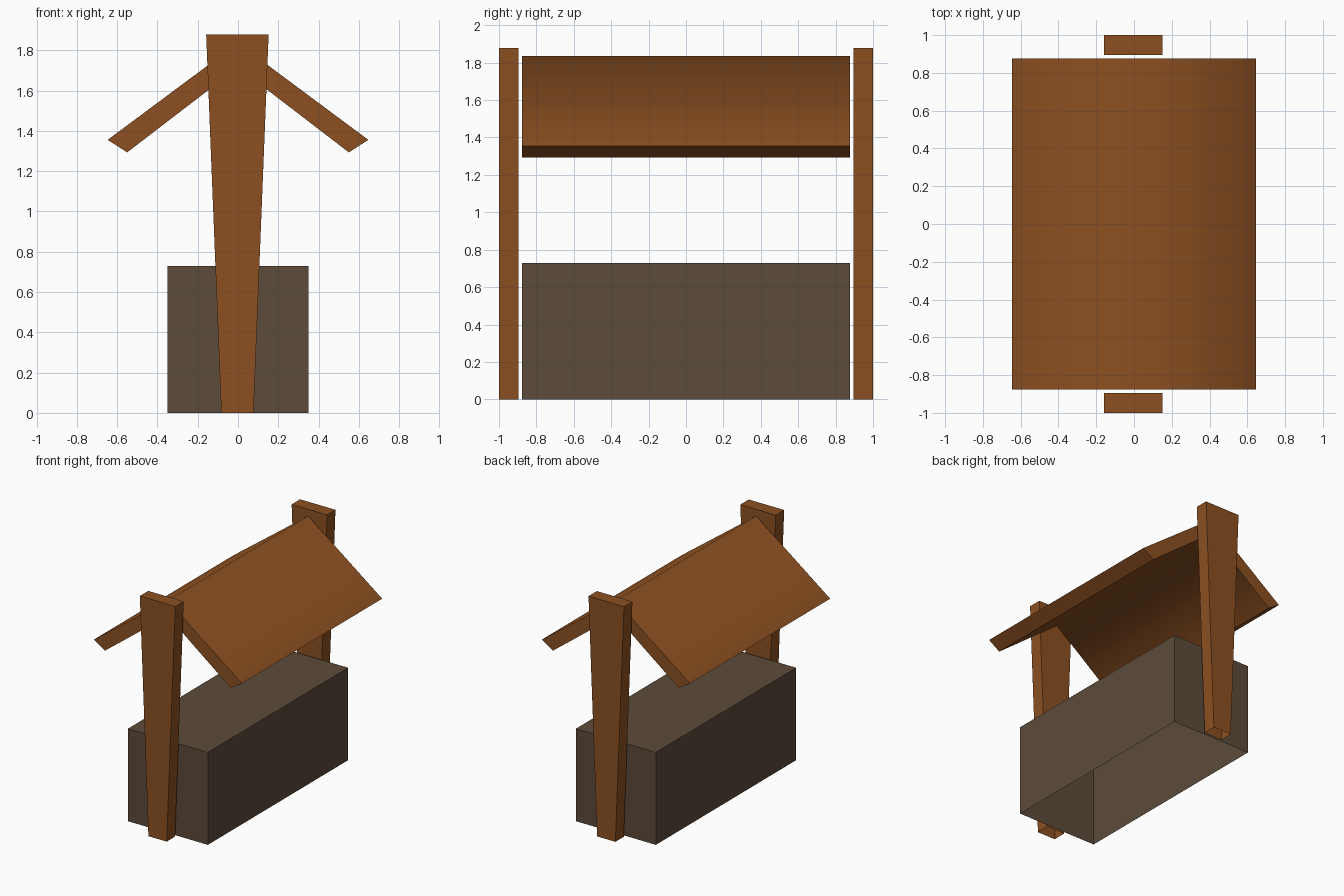
import bpy, bmesh

if "Cube" in bpy.data.objects:
    bpy.data.objects.remove(bpy.data.objects["Cube"])


def make_material(name, rgb):
    m = bpy.data.materials.new(name)
    m.diffuse_color = (*rgb, 1.0)
    m.use_nodes = True
    m.node_tree.nodes["Principled BSDF"].inputs["Base Color"].default_value = m.diffuse_color
    return m


WOOD = make_material("warm_wood", (0.262, 0.080, 0.0150))
STONE = make_material("grey_brown", (0.107, 0.069, 0.042))


def prism(name, profile, y0, y1, mat, open_bottom=False):
    """Extrude an (x, z) profile along y; optionally drop the floor face."""
    bm = bmesh.new()
    face = bm.faces.new([bm.verts.new((x, y0, z)) for x, z in profile])
    ext = bmesh.ops.extrude_face_region(bm, geom=[face], use_keep_orig=True)
    moved = [v for v in ext["geom"] if isinstance(v, bmesh.types.BMVert)]
    bmesh.ops.translate(bm, verts=moved, vec=(0, y1 - y0, 0))
    bmesh.ops.recalc_face_normals(bm, faces=bm.faces)
    if open_bottom:
        floor = [f for f in bm.faces if all(v.co.z < 1e-4 for v in f.verts)]
        bmesh.ops.delete(bm, geom=floor, context="FACES_ONLY")
    mesh = bpy.data.meshes.new(name)
    bm.to_mesh(mesh)
    bm.free()
    mesh.materials.append(mat)
    obj = bpy.data.objects.new(name, mesh)
    bpy.context.collection.objects.link(obj)
    return obj


# Stone trough, open underneath
prism("well_base", [(-0.35, 0), (0.35, 0), (0.35, 0.73), (-0.35, 0.73)],
      -0.876, 0.876, STONE, open_bottom=True)

# Tapered end posts, wider at the top, open underneath
post = [(-0.083, 0), (0.077, 0), (0.152, 1.878), (-0.158, 1.878)]
for name, y0, y1 in (("front_post", -1.0, -0.895), ("back_post", 0.895, 1.0)):
    prism(name, post, y0, y1, WOOD, open_bottom=True)

# Chevron roof, shaded softly over the ridge with crisp eaves and gables
roof = prism("roof", [(0, 1.836), (0.647, 1.355), (0.55, 1.293), (0, 1.715),
                      (-0.55, 1.293), (-0.647, 1.355)], -0.876, 0.876, WOOD)
for p in roof.data.polygons:
    p.use_smooth = abs(p.normal.y) < 0.5 and p.area > 0.5
